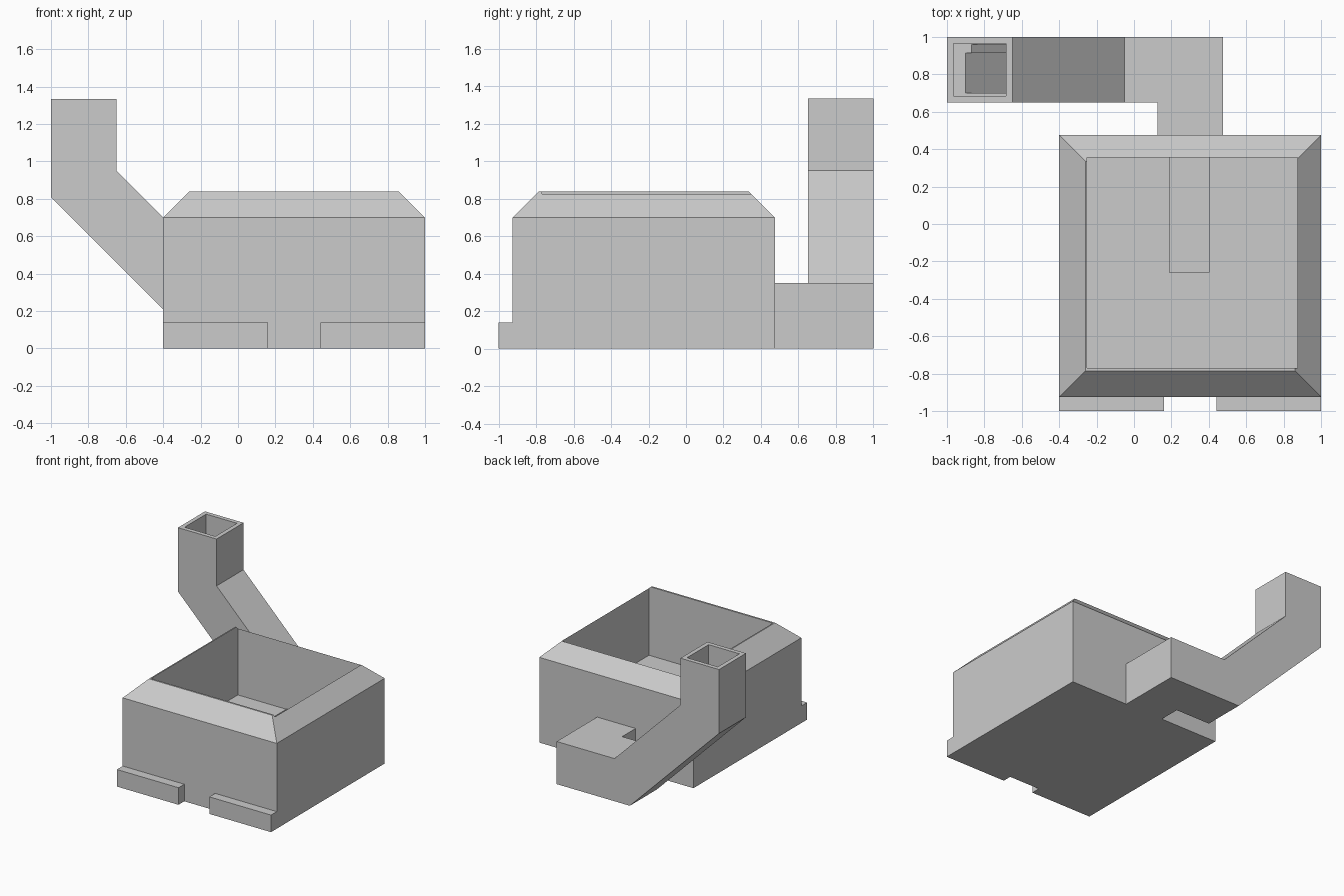
import bpy

default = bpy.data.objects.get("Cube")
if default:
    bpy.data.objects.remove(default, do_unlink=True)

grey = bpy.data.materials.new("plain grey")
grey.use_nodes = True
colour = (0.6, 0.6, 0.6, 1)
grey.diffuse_color = colour
grey.node_tree.nodes["Principled BSDF"].inputs["Base Color"].default_value = colour


def loft(name, rings):
    """Solid through matching rings of points, capped at both ends."""
    n = len(rings[0])
    verts = [p for ring in rings for p in ring]
    faces = [tuple(range(n))[::-1], tuple(range(len(verts) - n, len(verts)))]
    for r in range(len(rings) - 1):
        for i in range(n):
            j = (i + 1) % n
            faces.append((r * n + i, r * n + j, r * n + n + j, r * n + n + i))
    mesh = bpy.data.meshes.new(name)
    mesh.from_pydata(verts, [], faces)
    mesh.materials.append(grey)
    obj = bpy.data.objects.new(name, mesh)
    bpy.context.collection.objects.link(obj)
    return obj


def rect(x0, x1, y0, y1, z):
    return [(x0, y0, z), (x1, y0, z), (x1, y1, z), (x0, y1, z)]


def box(name, x0, x1, y0, y1, z0, z1):
    return loft(name, [rect(x0, x1, y0, y1, z0), rect(x0, x1, y0, y1, z1)])


def side_prism(name, profile, y0, y1):
    """Counter-clockwise x, z profile carried from y0 to y1."""
    return loft(name, [[(x, y, z) for x, z in profile] for y in (y1, y0)])


def combine(target, others, operation):
    bpy.context.view_layer.objects.active = target
    for other in others:
        mod = target.modifiers.new(operation.lower(), "BOOLEAN")
        mod.operation, mod.solver, mod.object = operation, "EXACT", other
        bpy.ops.object.modifier_apply(modifier=mod.name)
        bpy.data.objects.remove(other, do_unlink=True)


# Square tub with a chamfered upper rim
tub = loft("tub_body", [
    rect(-0.4, 1, -0.925, 0.475, 0),
    rect(-0.4, 1, -0.925, 0.475, 0.7),
    rect(-0.26, 0.86, -0.785, 0.335, 0.84)])

# Front feet
feet = [box("front_foot", a, b, -1, -0.9, 0, 0.14)
        for a, b in ((-0.4, 0.16), (0.44, 1))]

# Angled chimney pipe behind the tub, and its link to the tub
pipe = side_prism("chimney_pipe", [
    (-1, 1.335), (-1, 0.81), (-0.19, 0), (0.475, 0),
    (0.475, 0.35), (-0.05, 0.35), (-0.65, 0.95), (-0.65, 1.335)], 0.65, 1)
link = box("pipe_link", 0.125, 0.475, 0.45, 0.7, 0, 0.35)
combine(tub, feet + [link, pipe], "UNION")

# Basin, chimney mouth, and duct running from the mouth to the basin floor
basin = box("basin_cutter", -0.25, 0.875, -0.77, 0.355, 0.275, 1)
mouth = box("mouth_cutter", -0.965, -0.685, 0.685, 0.965, 0.81, 1.5)
duct = side_prism("duct_cutter", [
    (-0.9, 0.85), (-0.9, 0.81), (-0.16, 0.07), (0.4, 0.07),
    (0.4, 0.28), (-0.075, 0.28), (-0.685, 0.89)], 0.7, 0.915)
ledge = side_prism("ledge_cutter", [
    (-0.87, 0.85), (-0.87, 0.81), (-0.685, 0.625), (-0.685, 0.87)], 0.9, 0.96)
channel = box("channel_cutter", 0.19, 0.4, -0.26, 0.8, 0.07, 0.28)
combine(tub, [basin, mouth, duct, ledge, channel], "DIFFERENCE")
